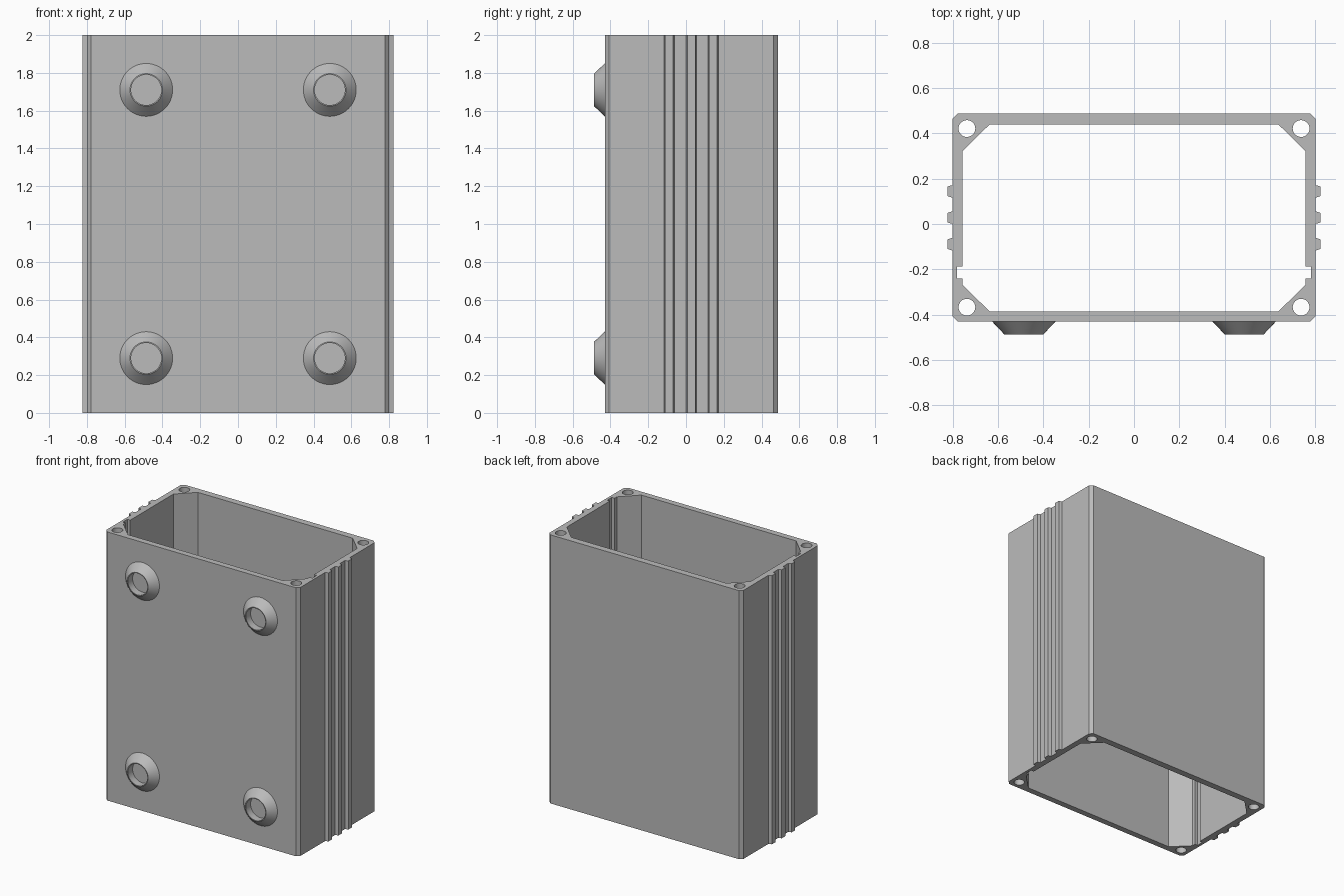
import bpy, bmesh, math

cube = bpy.data.objects.get("Cube")
if cube:
    bpy.data.objects.remove(cube, do_unlink=True)

HEIGHT = 2.0
FRONT, BACK = -0.43, 0.487
SIDE = 0.80

grey = bpy.data.materials.new("metal_grey")
grey.use_nodes = True
colour = (0.5, 0.5, 0.5, 1)
grey.diffuse_color = colour
grey.node_tree.nodes["Principled BSDF"].inputs["Base Color"].default_value = colour


def finish(bm, name):
    bmesh.ops.recalc_face_normals(bm, faces=bm.faces)
    mesh = bpy.data.meshes.new(name)
    bm.to_mesh(mesh)
    bm.free()
    mesh.materials.append(grey)
    obj = bpy.data.objects.new(name, mesh)
    bpy.context.collection.objects.link(obj)
    bpy.ops.object.select_all(action="DESELECT")
    obj.select_set(True)
    bpy.context.view_layer.objects.active = obj
    bpy.ops.object.shade_smooth_by_angle(angle=math.radians(25))
    return obj


def mirrored(half):
    """Close a right-hand half outline with its mirror image."""
    return half + [(-x, y) for x, y in reversed(half)]


def circle(cx, cy, r, n=32):
    return [(cx + r * math.cos(math.tau * i / n), cy + r * math.sin(math.tau * i / n))
            for i in range(n)]


# Outer outline: chamfered corners and three tapered grip ribs per side
c = 0.023
outer = [(SIDE - c, FRONT), (SIDE, FRONT + c)]
for y in (-0.089, 0.028, 0.144):
    outer += [(SIDE, y - 0.028), (SIDE + 0.023, y - 0.021),
              (SIDE + 0.023, y + 0.021), (SIDE, y + 0.028)]
outer += [(SIDE, BACK - c), (SIDE - c, BACK)]

# Inner outline: diagonal screw corners and a panel slot per side
wall = 0.757
inner = [(0.638, -0.385), (wall, -0.267), (wall, -0.24), (0.78, -0.24),
         (0.78, -0.187), (wall, -0.187), (wall, 0.321), (0.638, 0.438)]

loops = [mirrored(outer), mirrored(inner)]
loops += [circle(sx * 0.737, y, 0.037) for sx in (-1, 1) for y in (-0.367, 0.421)]

# Extruded housing, open at both ends
bm = bmesh.new()
for loop in loops:
    verts = [bm.verts.new((x, y, 0)) for x, y in loop]
    for i, v in enumerate(verts):
        bm.edges.new((v, verts[i - 1]))
bmesh.ops.triangle_fill(bm, use_beauty=True, use_dissolve=False,
                        edges=bm.edges[:], normal=(0, 0, 1))
ext = bmesh.ops.extrude_face_region(bm, geom=bm.faces[:], use_keep_orig=True)
bmesh.ops.translate(bm, vec=(0, 0, HEIGHT),
                    verts=[g for g in ext["geom"] if isinstance(g, bmesh.types.BMVert)])
finish(bm, "housing")


# Conical feet with a round recess, as a lathed profile of (radius, depth)
def foot(name, x, z, n=48):
    profile = [(0.14, 0), (0.086, 0.057), (0.08, 0.057), (0.08, 0.002)]
    bm = bmesh.new()
    rings = [[bm.verts.new((x + px, FRONT - d, z + pz)) for px, pz in circle(0, 0, r, n)]
             for r, d in profile]
    for a, b in zip(rings, rings[1:]):
        for i in range(n):
            bm.faces.new((a[i - 1], a[i], b[i], b[i - 1]))
    bm.faces.new(rings[-1])
    finish(bm, name)


for side, x in (("right", -0.486), ("left", 0.486)):
    for level, z in (("lower", 0.29), ("upper", 1.71)):
        foot(f"{level}_{side}_foot", x, z)
